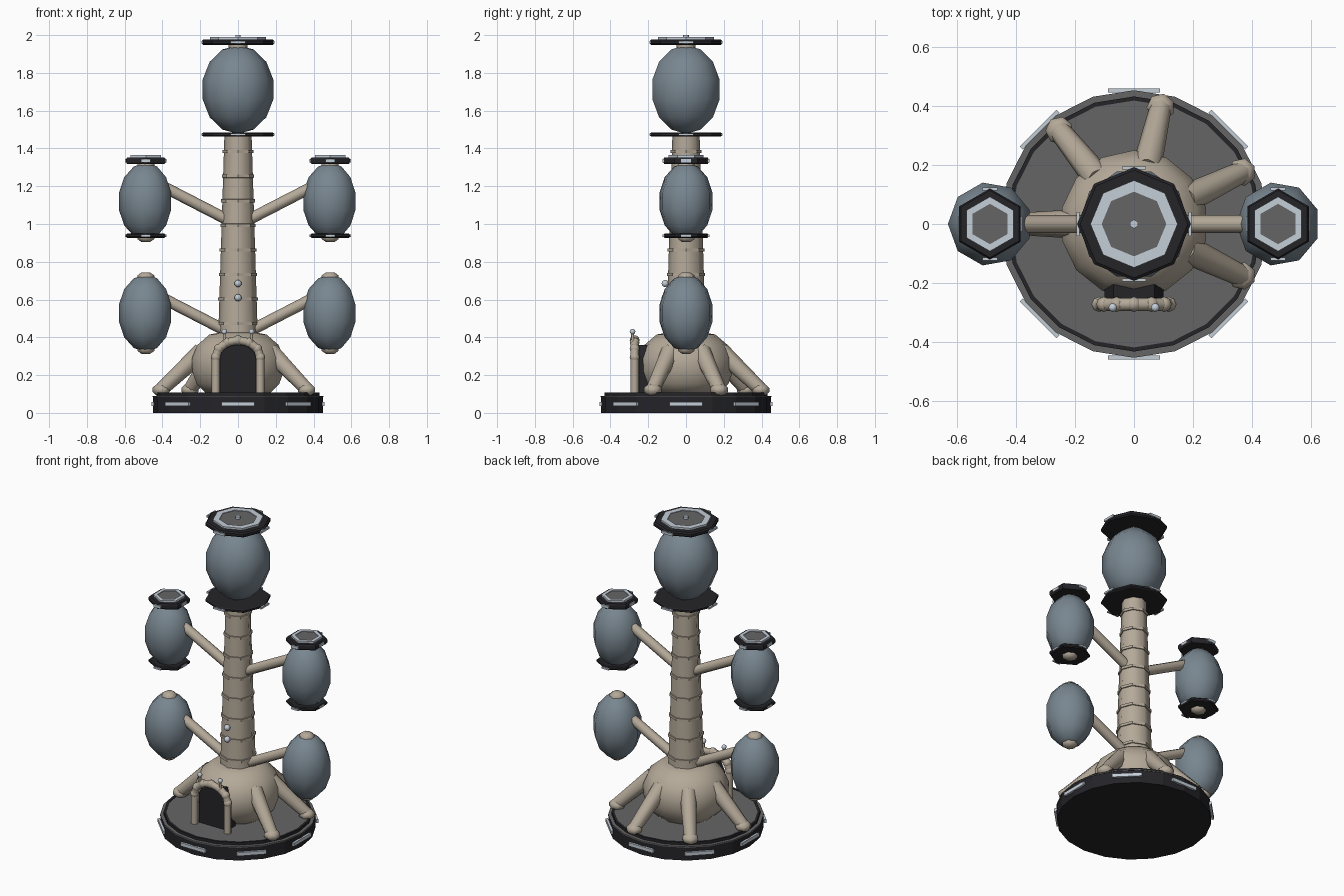
import bpy, bmesh
from math import pi, sin, cos, radians
from mathutils import Vector, Matrix

if "Cube" in bpy.data.objects:
    bpy.data.objects.remove(bpy.data.objects["Cube"])


def mat(name, r, g, b):
    m = bpy.data.materials.new(name)
    m.diffuse_color = (r, g, b, 1)
    m.use_nodes = True
    m.node_tree.nodes["Principled BSDF"].inputs["Base Color"].default_value = m.diffuse_color
    return m


BEIGE = mat("beige", 0.46, 0.40, 0.32)
BLUE = mat("slate_blue", 0.19, 0.24, 0.28)
DARK = mat("dark", 0.018, 0.018, 0.022)
GREY = mat("mid_grey", 0.13, 0.13, 0.13)
LIGHT = mat("light", 0.55, 0.61, 0.68)


def finish(bm, name, m, smooth=False):
    bmesh.ops.recalc_face_normals(bm, faces=bm.faces)
    me = bpy.data.meshes.new(name)
    bm.to_mesh(me)
    bm.free()
    me.materials.append(m)
    ob = bpy.data.objects.new(name, me)
    bpy.context.collection.objects.link(ob)
    if smooth:
        bpy.ops.object.select_all(action='DESELECT')
        ob.select_set(True)
        bpy.context.view_layer.objects.active = ob
        bpy.ops.object.shade_smooth_by_angle(angle=radians(62))
    return ob


def lathe(name, profile, n, m, c=(0, 0, 0), smooth=False, closed=False):
    """Revolve (radius, z) points about a vertical axis; one corner points to +y."""
    bm = bmesh.new()
    rings = [[bm.verts.new((c[0] + r * cos(pi / 2 + 2 * pi * i / n),
                            c[1] + r * sin(pi / 2 + 2 * pi * i / n), c[2] + z))
              for i in range(n)] for r, z in profile]
    pairs = list(zip(rings, rings[1:])) + ([(rings[-1], rings[0])] if closed else [])
    for a, b in pairs:
        for i in range(n):
            j = (i + 1) % n
            bm.faces.new((a[i], a[j], b[j], b[i]))
    if not closed:
        bm.faces.new(rings[0])
        bm.faces.new(rings[-1])
    return finish(bm, name, m, smooth)


def ball(name, c, r, rz, seg, rings, m):
    bm = bmesh.new()
    mx = Matrix.Translation(c) @ Matrix.Diagonal((r, r, rz, 1)) @ Matrix.Rotation(pi / 2, 4, 'Z')
    bmesh.ops.create_uvsphere(bm, u_segments=seg, v_segments=rings, radius=1, matrix=mx)
    return finish(bm, name, m, True)


def rod(name, a, b, r1, r2, n, m):
    a, b = Vector(a), Vector(b)
    d = b - a
    bm = bmesh.new()
    mx = Matrix.Translation((a + b) / 2) @ d.to_track_quat('Z', 'Y').to_matrix().to_4x4()
    bmesh.ops.create_cone(bm, cap_ends=True, segments=n, radius1=r1, radius2=r2,
                          depth=d.length, matrix=mx)
    return finish(bm, name, m, True)


def strip(name, c, r, ang, size):
    bm = bmesh.new()
    mx = (Matrix.Translation(c) @ Matrix.Rotation(ang, 4, 'Z') @ Matrix.Translation((r, 0, 0))
          @ Matrix.Diagonal((*size, 1)))
    bmesh.ops.create_cube(bm, size=1, matrix=mx)
    return finish(bm, name, LIGHT)


# Base plate, raised floor, rim ring and rim lights
lathe("base_plate", [(0.45, 0), (0.45, 0.085)], 20, DARK)
lathe("base_top", [(0.453, 0.083), (0.453, 0.09)], 20, GREY)
lathe("base_floor", [(0.42, 0.088), (0.42, 0.105)], 20, GREY)
lathe("base_ring", [(0.418, 0.09), (0.432, 0.09), (0.432, 0.108), (0.418, 0.108)], 20, DARK, closed=True)
for k in range(8):
    strip("base_light", (0, 0, 0.047), 0.452, k * pi / 4, (0.014, 0.175, 0.022))

# Dome body
lathe("dome", [(0.17, 0.10), (0.225, 0.155), (0.248, 0.22), (0.25, 0.29), (0.22, 0.36),
               (0.155, 0.415), (0.10, 0.425)], 14, BEIGE, smooth=True)

# Legs with feet, leaving the door side free
for k in range(-1, 4):
    a = 2 * pi / 7 * (k + 0.5)
    p = lambda r, z: (r * cos(a), r * sin(a), z)
    rod("leg", p(0.19, 0.325), p(0.405, 0.125), 0.05, 0.037, 8, BEIGE)
    ball("foot", p(0.405, 0.122), 0.05, 0.034, 7, 5, BEIGE)

# Door panel, arch, and arch lamps
bm = bmesh.new()
pts = [(-0.10, 0.105), (0.10, 0.105), (0.10, 0.30), (0.07, 0.36), (-0.07, 0.36), (-0.10, 0.30)]
f = bm.faces.new([bm.verts.new((x, -0.25, z)) for x, z in pts])
ex = bmesh.ops.extrude_face_region(bm, geom=[f])["geom"]
bmesh.ops.translate(bm, vec=(0, 0.08, 0), verts=[v for v in ex if isinstance(v, bmesh.types.BMVert)])
finish(bm, "door", DARK)
path = [(0.118, 0.10)] + [(0.118 * cos(t * pi / 6), 0.295 + 0.09 * sin(t * pi / 6))
                          for t in range(7)] + [(-0.118, 0.10)]
for (x0, z0), (x1, z1) in zip(path, path[1:]):
    rod("door_arch", (x0, -0.272, z0), (x1, -0.272, z1), 0.022, 0.022, 8, BEIGE)
for x, z in path[1:-1]:
    ball("arch_joint", (x, -0.272, z), 0.026, 0.026, 8, 6, BEIGE)
for s in (-1, 1):
    ball("arch_lamp", (s * 0.072, -0.283, 0.43), 0.015, 0.015, 8, 6, LIGHT)
    rod("lamp_stem", (s * 0.072, -0.28, 0.36), (s * 0.072, -0.283, 0.42), 0.008, 0.008, 6, BEIGE)

# Ringed column with front lamps
lathe("column", [(0.105, 0.40), (0.072, 1.47)], 8, BEIGE, smooth=True)
for k in range(8):
    z = 0.473 + 0.13 * k
    r = 0.105 - 0.033 * (z - 0.40) / 1.07
    lathe("column_ring", [(r - 0.015, -0.009), (r + 0.007, -0.008), (r + 0.007, 0.008), (r - 0.015, 0.009)],
          8, BEIGE, (0, 0, z), closed=True)
for z in (0.61, 0.685):
    ball("column_lamp", (0, -0.11, z), 0.019, 0.019, 8, 6, LIGHT)


def disc(name, c, r, h, n, lit):
    """Dark collar with side lights, and a lit ring on top where asked."""
    lathe(name, [(r * 0.95, 0), (r, h * 0.25), (r, h * 0.75), (r * 0.95, h)], n, DARK, c)
    for k in range(4):
        # side lights sit on flats left and right, on corners front and back
        rr = r * cos(pi / n) if (k % 2 == 0 and n == 6) else r * 0.985
        strip(name + "_light", (c[0], c[1], c[2] + h / 2), rr, k * pi / 2, (0.01, r * 0.42, h * 0.5))
    if lit:
        t = (c[0], c[1], c[2] + h)
        lathe(name + "_ring", [(r * 0.57, -0.004), (r * 0.77, -0.004), (r * 0.77, 0.012), (r * 0.57, 0.012)],
              n, LIGHT, t, closed=True)
        lathe(name + "_centre", [(r * 0.58, -0.002), (r * 0.58, 0.008)], n, GREY, t)


# Head tank with collars and tip lamp
ball("head_tank", (0, 0, 1.712), 0.192, 0.235, 10, 7, BLUE)
disc("head_lower_collar", (0, 0, 1.463), 0.192, 0.022, 8, False)
disc("head_upper_collar", (0, 0, 1.947), 0.192, 0.030, 8, True)
rod("head_neck", (0, 0, 1.92), (0, 0, 1.95), 0.05, 0.05, 8, BEIGE)
rod("tip_lamp", (0, 0, 1.97), (0, 0, 2.0), 0.015, 0.015, 6, LIGHT)

# Side pods: arms, tanks, end caps, and collars on the upper pair
for s in (-1, 1):
    for zc, upper in ((0.528, False), (1.12, True)):
        x = s * 0.488
        rod("pod_arm", (s * 0.06, 0, zc - 0.095), (s * 0.40, 0, zc + 0.08), 0.03, 0.03, 8, BEIGE)
        ball("pod_tank", (x, 0, zc), 0.146, 0.205, 9, 7, BLUE)
        for d in (-1, 1):
            lathe("pod_cap", [(0.046, d * 0.165), (0.046, d * 0.2), (0.022, d * 0.216)], 7,
                  BEIGE, (x, 0, zc), smooth=True)
        if upper:
            disc("pod_upper_collar", (x, 0, zc + 0.197), 0.12, 0.036, 6, True)
            disc("pod_lower_collar", (x, 0, zc - 0.193), 0.12, 0.022, 6, False)
